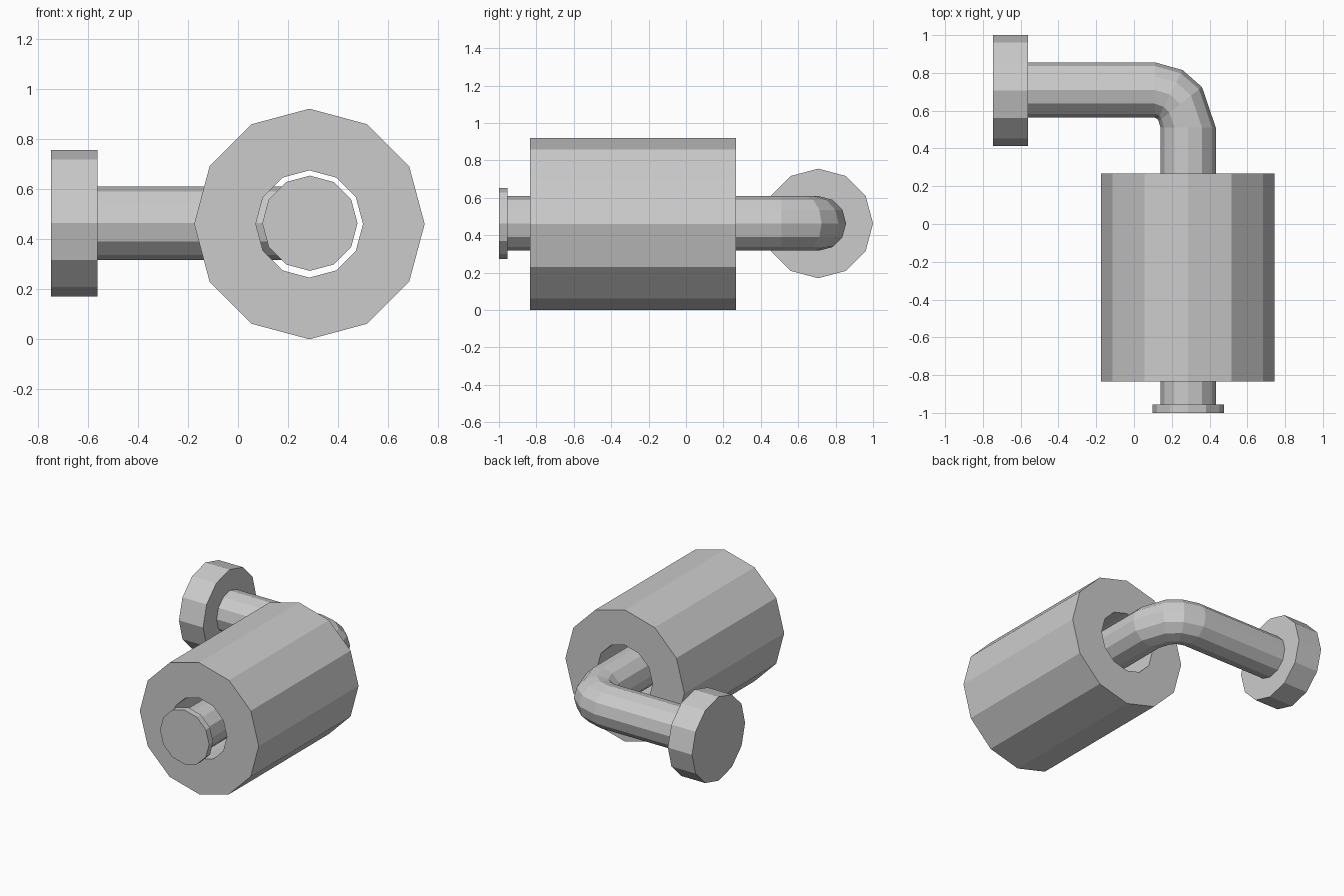
import bpy, bmesh
from math import cos, sin, radians, pi

if "Cube" in bpy.data.objects:
    bpy.data.objects.remove(bpy.data.objects["Cube"])

SIDES = 12


def loft(name, rings, loop=False):
    """Skin 12-sided rings given as (x, y, z, radius, turn in degrees)."""
    bm = bmesh.new()
    loops = []
    for x, y, z, r, turn in rings:
        a = radians(turn)
        ring = []
        for i in range(SIDES):
            t = 2 * pi * i / SIDES
            ring.append(bm.verts.new((x + r * cos(t) * cos(a),
                                      y + r * cos(t) * sin(a),
                                      z + r * sin(t))))
        loops.append(ring)
    pairs = list(zip(loops, loops[1:]))
    if loop:
        pairs.append((loops[-1], loops[0]))
    else:
        bm.faces.new(loops[0])
        bm.faces.new(loops[-1])
    for a, b in pairs:
        for i in range(SIDES):
            j = (i + 1) % SIDES
            bm.faces.new((a[i], a[j], b[j], b[i]))
    bmesh.ops.recalc_face_normals(bm, faces=bm.faces)
    mesh = bpy.data.meshes.new(name)
    bm.to_mesh(mesh)
    bm.free()
    obj = bpy.data.objects.new(name, mesh)
    bpy.context.collection.objects.link(obj)
    return obj


Z = 0.463      # height of the holder axis
R = 0.146      # bar radius
X = 0.287      # bar axis under the roll
Y = 0.71       # bar axis of the wall arm


def bend(outer_x, outer_y, turn):
    """Bar ring placed by its outermost point on the elbow."""
    a = radians(turn)
    return (outer_x - R * cos(a), outer_y - R * sin(a), Z, R, turn)


# Paper roll: a thick tube along y
loft("paper_roll", [
    (0.285, -0.835, 0.46, 0.46, 0), (0.285, 0.268, 0.46, 0.46, 0),
    (0.285, 0.268, 0.46, 0.214, 0), (0.285, -0.835, 0.46, 0.214, 0),
], loop=True)

# Holder: end stop, bar, elbow, wall arm and wall flange in one skin
loft("roll_holder", [
    (X, -1.0, Z, 0.19, 0), (X, -0.955, Z, 0.19, 0),
    (X, -0.955, Z, R, 0), (X, 0.51, Z, R, 0),
    bend(0.36, 0.725, 38), bend(0.257, 0.815, 63),
    (0.11, Y, Z, R, 90), (-0.56, Y, Z, R, 90),
    (-0.56, 0.707, Z, 0.293, 90), (-0.747, 0.707, Z, 0.293, 90),
])
